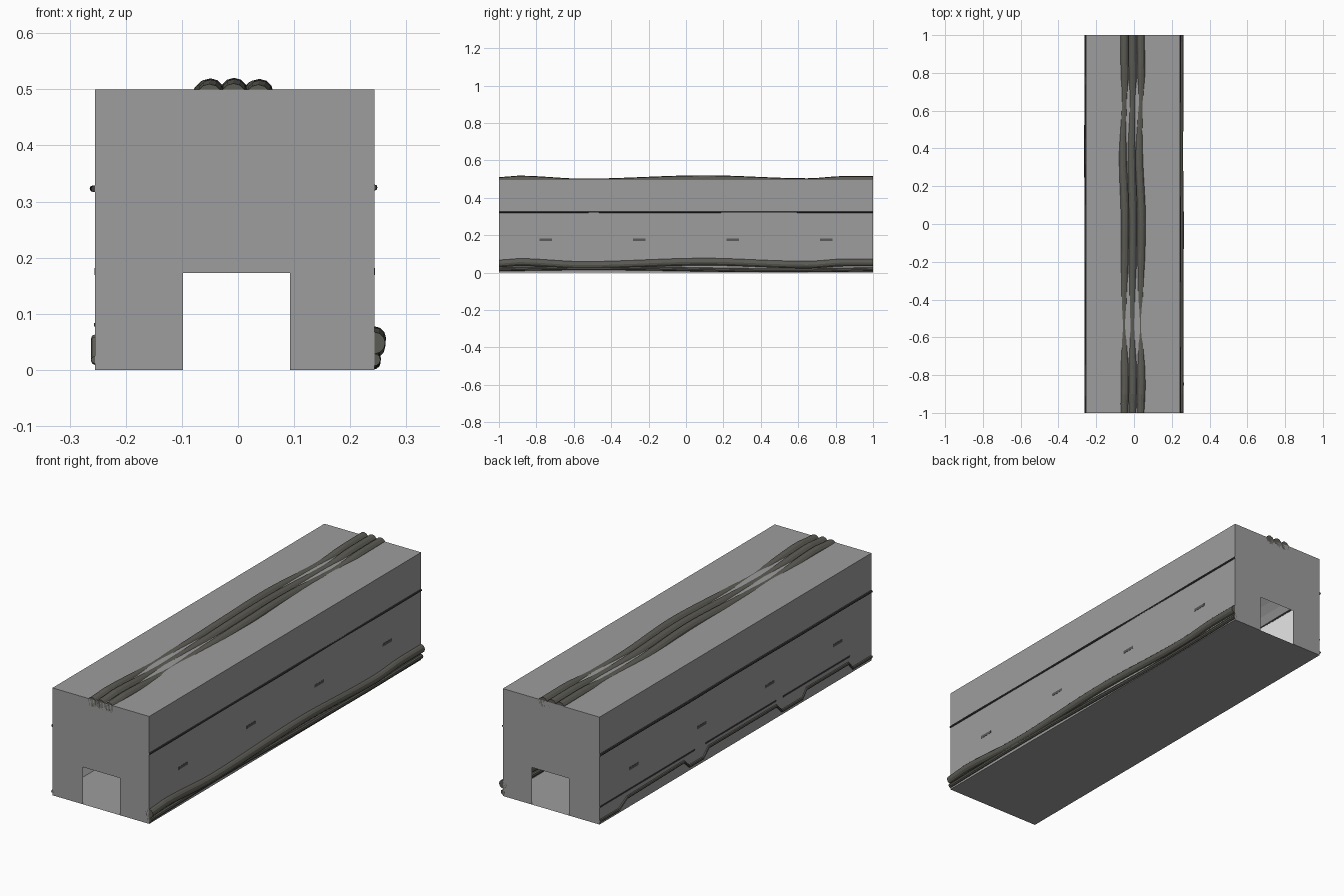
import bpy, math
from mathutils import Vector

if "Cube" in bpy.data.objects:
    bpy.data.objects.remove(bpy.data.objects["Cube"])

XL, XR, H, SPRING = -0.255, 0.243, 0.5, 0.325
XC, HW = (XL + XR) / 2, (XR - XL) / 2


def mat(name, c):
    m = bpy.data.materials.new(name)
    m.diffuse_color = (*c, 1)
    m.use_nodes = True
    m.node_tree.nodes["Principled BSDF"].inputs["Base Color"].default_value = m.diffuse_color
    return m


GREY = mat("concrete grey", (0.34, 0.34, 0.34))
WHITE = mat("wall white", (0.95, 0.95, 0.95))
OLIVE = mat("cable olive grey", (0.105, 0.103, 0.088))
DARK = mat("trim dark", (0.055, 0.048, 0.05))
PLATE = mat("plate grey", (0.1, 0.1, 0.1))


def mesh(name, verts, faces, *mats):
    me = bpy.data.meshes.new(name)
    me.from_pydata(verts, [], faces)
    for m in mats:
        me.materials.append(m)
    ob = bpy.data.objects.new(name, me)
    bpy.context.collection.objects.link(ob)
    return ob


def tube(name, pts, r, m, sides=12):
    """Round cable whose rings stay in the xz plane, with capped ends."""
    verts, faces = [], []
    for x, y, z in pts:
        for k in range(sides):
            a = 2 * math.pi * k / sides
            verts.append((x + r * math.cos(a), y, z + r * math.sin(a)))
    for i in range(len(pts) - 1):
        for k in range(sides):
            a, b = i * sides + k, i * sides + (k + 1) % sides
            faces.append((a, b, b + sides, a + sides))
    n = len(verts)
    faces += [tuple(range(sides)), tuple(range(n - 1, n - sides - 1, -1))]
    return mesh(name, verts, faces, m)


def box(name, lo, hi, m):
    v = [(x, y, z) for x in (lo[0], hi[0]) for y in (lo[1], hi[1]) for z in (lo[2], hi[2])]
    f = [(0, 1, 3, 2), (4, 6, 7, 5), (0, 4, 5, 1), (2, 3, 7, 6), (0, 2, 6, 4), (1, 5, 7, 3)]
    return mesh(name, v, f, m)


def interp(keys, y):
    """Smooth interpolation through (y, value) keys."""
    for (a, va), (b, vb) in zip(keys, keys[1:]):
        if y <= b:
            t = max(0, (y - a) / (b - a))
            t = t * t * (3 - 2 * t)
            return va + (vb - va) * t
    return keys[-1][1]


# outer block: end walls with door openings, sides, roof and floor
end = [(XL, 0), (-0.098, 0), (-0.098, 0.173), (0.093, 0.173), (0.093, 0), (XR, 0), (XR, H), (XL, H)]
verts = [(x, -1, z) for x, z in end] + [(x, 1, z) for x, z in end]
faces = [tuple(range(8)), tuple(range(15, 7, -1)),
         (5, 13, 14, 6), (6, 14, 15, 7), (7, 15, 8, 0), (0, 8, 13, 5)]
mesh("outer_block", verts, faces, GREY)

# inner corridor: white walls under a grey vault, just inside the block
IN = 0.003
rad = (HW ** 2 + (H - SPRING) ** 2) / (2 * (H - SPRING))
half = math.asin(HW / rad)
arc = []
for i in range(17):
    a = -half + 2 * half * i / 16
    arc.append((XC + (rad - IN) * math.sin(a), H - rad + (rad - IN) * math.cos(a)))
prof = [(arc[0][0], 0.001)] + arc + [(arc[-1][0], 0.001)]
n = len(prof)
verts = [(x, s * 0.999, z) for s in (-1, 1) for x, z in prof]
inner = mesh("inner_corridor", verts, [(i, i + 1, i + 1 + n, i + n) for i in range(n - 1)], GREY, WHITE)
for i in (0, n - 2):
    inner.data.polygons[i].material_index = 1

# sagging wave shared by the loose cables
wave = [(-1, 0), (-0.89, 0.008), (-0.55, -0.008), (0.1, 0.010), (0.65, -0.006), (0.85, 0.006), (1, 0.006)]
sway = [(-1, 0), (-0.85, 0.003), (-0.5, -0.002), (0, 0.004), (0.38, -0.008), (0.75, 0.002), (1, 0)]
ys = [-1 + i / 20 for i in range(41)]

# three ceiling cables that show through the roof
for j, x in enumerate((-0.051, -0.008, 0.036)):
    pts = [(x + interp(sway, y) * (1, 0.6, 1.1)[j], y,
            0.488 + interp(wave, y) - (0.001, 0, 0.002)[j]) for y in ys]
    tube("ceiling_cable_%d" % (j + 1), pts, 0.0225, OLIVE)

# thick and thin floor cables along the right wall
tube("right_floor_cable", [(XR + interp(sway, y) * 0.3, y, 0.048 + interp(wave, y)) for y in ys], 0.0195, OLIVE)
tube("right_thin_cable", [(XR + interp(sway, y) * 0.2, y, 0.018 + 0.006 * math.sin(3.1 * (y + 1)))
                          for y in ys], 0.011, OLIVE, 10)

# cornice rails at the foot of the vault
tube("right_cornice", [(XR - 0.001 + interp(sway, y) * 0.3, y, SPRING) for y in ys], 0.0055, DARK, 8)
tube("left_cornice", [(XL - 0.001 + interp(sway, y) * 0.3, y, 0.323) for y in ys], 0.006, DARK, 8)

# stepped conduit and straight rail low on the left wall
steps = [(-1, 0.018), (-0.86, 0.018), (-0.83, 0.052), (-0.52, 0.052), (-0.49, 0.018), (-0.34, 0.018),
         (-0.30, 0.056), (0.20, 0.056), (0.24, 0.02), (0.34, 0.02), (0.38, 0.056), (0.80, 0.05),
         (0.86, 0.016), (1, 0.016)]
tube("left_stepped_conduit", [(XL, y, z) for y, z in steps], 0.007, OLIVE, 8)
for j, (a, b) in enumerate(((-0.84, -0.35), (-0.3, 0.22), (0.3, 1.0))):
    box("left_low_rail_%d" % (j + 1), (XL - 0.002, a, 0.077), (XL + 0.004, b, 0.084), DARK)

# small plates on both side walls
for j, y in enumerate((-0.75, -0.25, 0.25, 0.75)):
    for side, x in (("left", XL), ("right", XR)):
        box("%s_wall_plate_%d" % (side, j + 1), (x - 0.001, y - 0.034, 0.169),
            (x + 0.001, y + 0.034, 0.182), PLATE)
